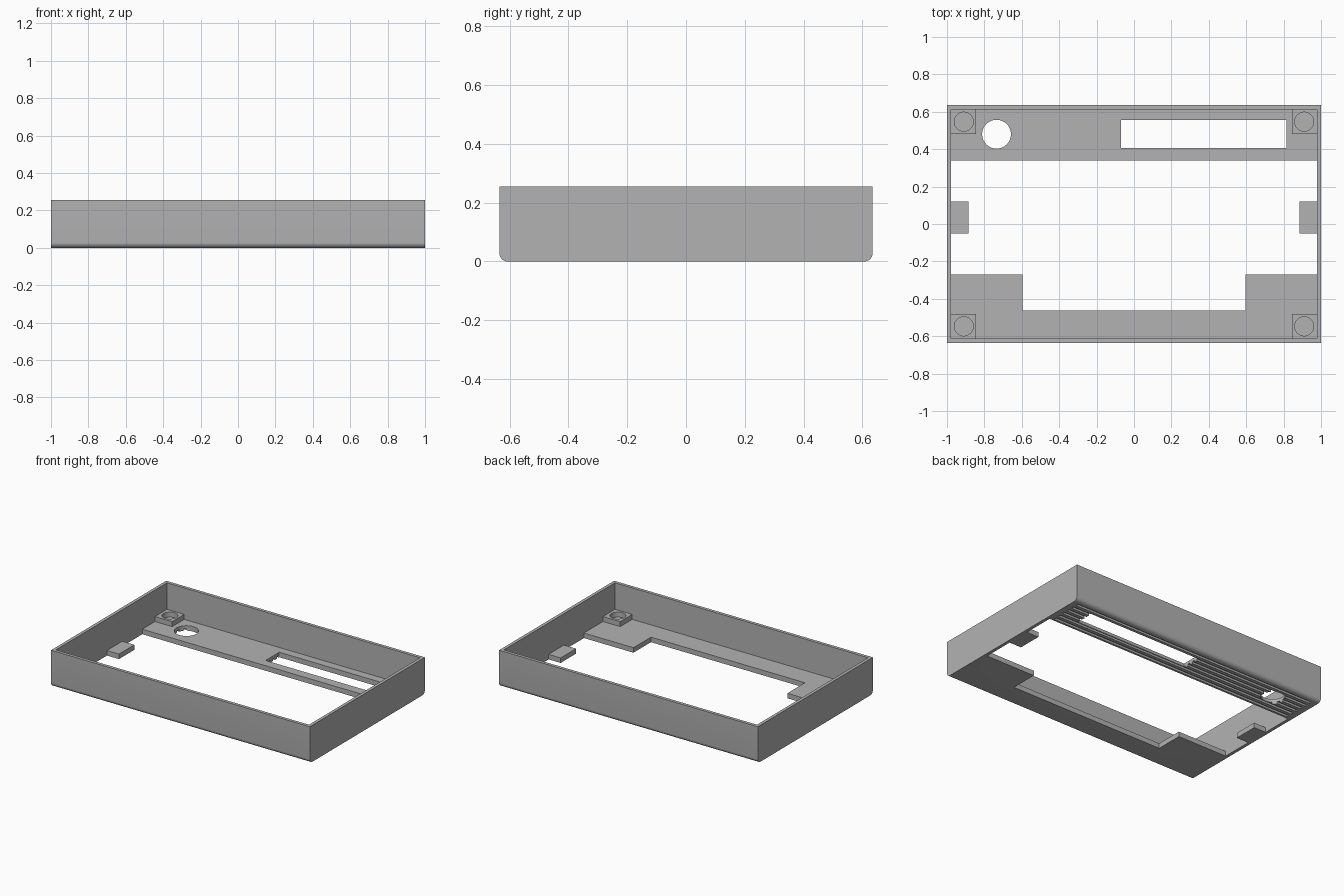
import bpy, bmesh
from math import cos, sin, pi, radians
from mathutils import Vector

if "Cube" in bpy.data.objects:
    bpy.data.objects.remove(bpy.data.objects["Cube"])

HALF_Y, HEIGHT = 0.635, 0.255
IN_X, IN_Y, FLOOR = 0.978, 0.613, 0.035
ROUND = 0.028

grey = bpy.data.materials.new("plain grey")
grey.use_nodes = True
grey.diffuse_color = (0.45, 0.45, 0.45, 1)
grey.node_tree.nodes["Principled BSDF"].inputs["Base Color"].default_value = grey.diffuse_color


def prism(name, outline, direction):
    """Extrude a closed outline of 3D points along a direction."""
    bm = bmesh.new()
    face = bm.faces.new([bm.verts.new(p) for p in outline])
    extruded = bmesh.ops.extrude_face_region(bm, geom=[face])["geom"]
    verts = [g for g in extruded if isinstance(g, bmesh.types.BMVert)]
    bmesh.ops.translate(bm, verts=verts, vec=Vector(direction))
    bmesh.ops.recalc_face_normals(bm, faces=bm.faces)
    mesh = bpy.data.meshes.new(name)
    bm.to_mesh(mesh)
    bm.free()
    mesh.materials.append(grey)
    obj = bpy.data.objects.new(name, mesh)
    bpy.context.collection.objects.link(obj)
    return obj


def upright(name, points, z0, z1):
    return prism(name, [(x, y, z0) for x, y in points], (0, 0, z1 - z0))


def block(name, x0, x1, y0, y1, z0, z1):
    return upright(name, [(x0, y0), (x1, y0), (x1, y1), (x0, y1)], z0, z1)


def cylinder(name, x, y, r, z0, z1, sides=48):
    ring = [(x + r * cos(2 * pi * i / sides), y + r * sin(2 * pi * i / sides))
            for i in range(sides)]
    return upright(name, ring, z0, z1)


def cut(target, cutter):
    """Subtract the cutter and discard it."""
    cutter.hide_render = True
    mod = target.modifiers.new("cut", 'BOOLEAN')
    mod.operation, mod.solver, mod.object = 'DIFFERENCE', 'EXACT', cutter
    bpy.context.view_layer.objects.active = target
    bpy.ops.object.modifier_apply(modifier=mod.name)
    bpy.data.objects.remove(cutter)


def finish(obj):
    bpy.ops.object.select_all(action='DESELECT')
    obj.select_set(True)
    bpy.context.view_layer.objects.active = obj
    bpy.ops.object.shade_smooth_by_angle(angle=radians(30))


# Tray body: side profile with rounded lower edges, run along x
arc = [(HALF_Y - ROUND + ROUND * sin(a), ROUND - ROUND * cos(a))
       for a in (i * pi / 16 for i in range(9))]
half = arc + [(HALF_Y, HEIGHT)]
profile = half + [(-y, z) for y, z in reversed(half)]
tray = prism("tray", [(-1, y, z) for y, z in profile], (2, 0, 0))

# Hollow inside
cut(tray, block("cavity", -IN_X, IN_X, -IN_Y, IN_Y, FLOOR, 0.5))

# Large floor opening, leaving a back strip, front plate and two side tabs
side = [(0.595, -0.463), (0.595, -0.27), (IN_X, -0.27), (IN_X, -0.05),
        (0.885, -0.05), (0.885, 0.12), (IN_X, 0.12), (IN_X, 0.34)]
opening = side + [(-x, y) for x, y in reversed(side)]
cut(tray, upright("opening", opening, -0.1, 0.1))

# Grooves under the back strip
for i in range(6):
    y = 0.365 + 0.044 * i
    cut(tray, block("groove", -0.955, 0.955, y - 0.01, y + 0.01, -0.1, 0.014))

# Slot and round hole through the back strip
cut(tray, block("slot", -0.07, 0.815, 0.405, 0.555, -0.1, 0.1))
cut(tray, cylinder("round_hole", -0.735, 0.48, 0.077, -0.1, 0.1))
finish(tray)

# Corner pads with round sockets
for sx, x_name in ((-1, "right"), (1, "left")):
    for sy, y_name in ((-1, "front"), (1, "back")):
        xs = sorted((sx * 0.845, sx * 0.985))
        ys = sorted((sy * 0.48, sy * 0.62))
        pad = block(f"{y_name}_{x_name}_pad", *xs, *ys, 0.025, 0.07)
        cut(pad, cylinder("socket", sx * 0.91, sy * 0.547, 0.051, -0.1, 0.2))
        finish(pad)
